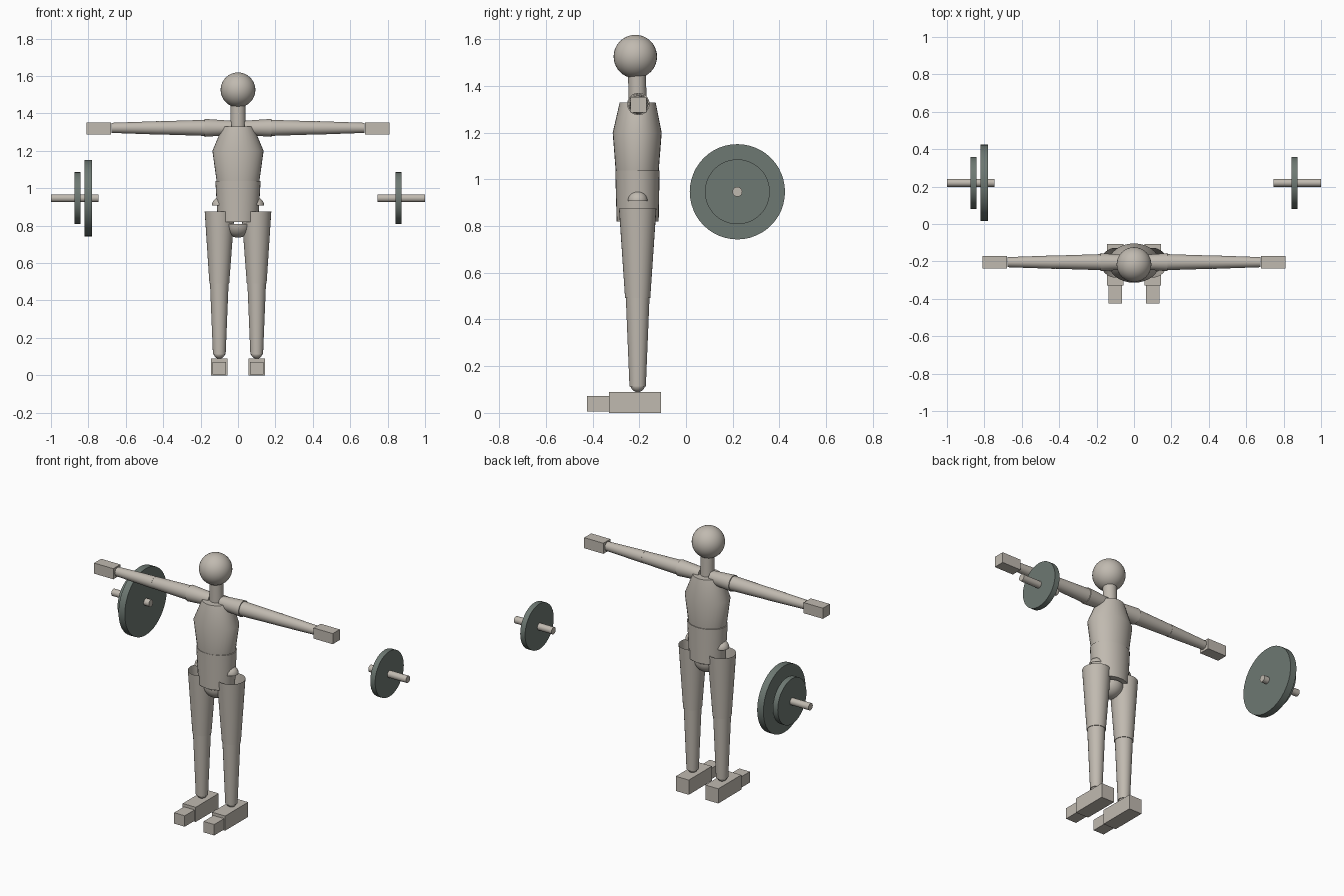
import bpy, bmesh, math
from mathutils import Vector

if "Cube" in bpy.data.objects:
    bpy.data.objects.remove(bpy.data.objects["Cube"])


def material(name, rgb):
    m = bpy.data.materials.new(name)
    m.diffuse_color = (*rgb, 1)
    m.use_nodes = True
    m.node_tree.nodes["Principled BSDF"].inputs["Base Color"].default_value = m.diffuse_color
    return m


BEIGE = material("warm_beige", (0.53, 0.49, 0.435))
IRON = material("grey_green_iron", (0.155, 0.19, 0.17))
BODY_Y = -0.207


def finish(name, bm, mat, smooth=True):
    mesh = bpy.data.meshes.new(name)
    bm.to_mesh(mesh)
    bm.free()
    mesh.materials.append(mat)
    obj = bpy.data.objects.new(name, mesh)
    bpy.context.collection.objects.link(obj)
    if smooth:
        bpy.ops.object.select_all(action='DESELECT')
        obj.select_set(True)
        bpy.context.view_layer.objects.active = obj
        bpy.ops.object.shade_smooth_by_angle(angle=math.radians(35))
    return obj


def loft(name, axis, rings, mat=BEIGE, caps=(True, True), n=32):
    """Rings are (centre, radius_a, radius_b), stacked along x or z."""
    bm = bmesh.new()
    loops = []
    for c, ra, rb in rings:
        loop = []
        for i in range(n):
            t = 2 * math.pi * i / n
            a, b = ra * math.cos(t), rb * math.sin(t)
            off = Vector((a, b, 0)) if axis == 'z' else Vector((0, a, b))
            loop.append(bm.verts.new(Vector(c) + off))
        loops.append(loop)
    for lo, hi in zip(loops, loops[1:]):
        for i in range(n):
            j = (i + 1) % n
            bm.faces.new((lo[i], lo[j], hi[j], hi[i]))
    if caps[0]:
        bm.faces.new(loops[0][::-1])
    if caps[1]:
        bm.faces.new(loops[-1])
    # rings listed in descending order are turned outward
    if (loops[-1][0].co - loops[0][0].co)['xyz'.index(axis)] < 0:
        bmesh.ops.reverse_faces(bm, faces=bm.faces[:])
    return finish(name, bm, mat)


def box(name, lo, hi):
    bm = bmesh.new()
    bmesh.ops.create_cube(bm, size=1)
    for v in bm.verts:
        v.co = [(l + h) / 2 + c * (h - l) for c, l, h in zip(v.co, lo, hi)]
    return finish(name, bm, BEIGE, False)


def ball(name, centre, r, half=0):
    """half = 1 keeps the upper dome, -1 the lower dome, 0 the whole ball."""
    bm = bmesh.new()
    bmesh.ops.create_uvsphere(bm, u_segments=32, v_segments=20, radius=r)
    if half:
        bmesh.ops.bisect_plane(bm, geom=bm.verts[:] + bm.edges[:] + bm.faces[:],
                               plane_co=(0, 0, 0), plane_no=(0, 0, half),
                               clear_inner=True)
    bmesh.ops.translate(bm, vec=centre, verts=bm.verts)
    return finish(name, bm, BEIGE)


# Head, neck and trunk
ball("head", (0, -0.217, 1.526), 0.093)
loft("neck", 'z', [((0, -0.207, 1.31), 0.04, 0.039), ((0, -0.21, 1.46), 0.04, 0.038)])
loft("chest", 'z', [((0, -0.209, 1.035), 0.114, 0.092),
                    ((0, -0.209, 1.2), 0.137, 0.105),
                    ((0, -0.207, 1.33), 0.082, 0.077)])
loft("pelvis", 'z', [((0, -0.207, 0.82), 0.108, 0.09),
                     ((0, -0.208, 1.038), 0.121, 0.095)])
ball("crotch", (0, BODY_Y, 0.81), 0.074, -1)

for side, s in (("left", -1), ("right", 1)):
    # Arms, straight out to the sides
    def arm(part, sections, caps=(True, True)):
        loft(f"{side}_{part}", 'x',
             [((s * x, -0.204, 1.323), r, r) for x, r in sections], caps=caps)

    arm("shoulder", [(0.035, 0.038), (0.18, 0.048)])
    arm("upper_arm", [(0.17, 0.043), (0.425, 0.035)])
    arm("forearm", [(0.42, 0.036), (0.675, 0.027)])
    xs = sorted((s * 0.68, s * 0.81))
    box(f"{side}_hand", (xs[0], -0.238, 1.287), (xs[1], -0.17, 1.352))

    # Legs
    x = s * 0.1
    ball(f"{side}_hip_joint", (s * 0.098, BODY_Y, 0.908), 0.042, 1)
    loft(f"{side}_thigh", 'z', [((x, BODY_Y, 0.492), 0.053, 0.054),
                                ((s * 0.098, BODY_Y, 0.875), 0.08, 0.08)],
         caps=(True, False))
    loft(f"{side}_shin", 'z', [((x, BODY_Y, 0.112), 0.034, 0.035),
                               ((x, BODY_Y, 0.5), 0.05, 0.051)])
    ball(f"{side}_ankle", (x, BODY_Y, 0.12), 0.031)

    # Feet
    box(f"{side}_foot", (x - 0.044, -0.33, 0), (x + 0.044, -0.107, 0.09))
    box(f"{side}_toes", (x - 0.036, -0.425, 0.005), (x + 0.036, -0.325, 0.072))

    # Weights on short bars
    def disc(part, x0, x1, r, mat):
        loft(f"{side}_{part}", 'x',
             [((s * v, 0.22, 0.947), r, r) for v in (x0, x1)], mat, n=48)

    disc("bar", 0.745, 1.0, 0.021, BEIGE)
    disc("small_plate", 0.841, 0.874, 0.139, IRON)
    if s < 0:
        disc("large_plate", 0.78, 0.822, 0.204, IRON)
